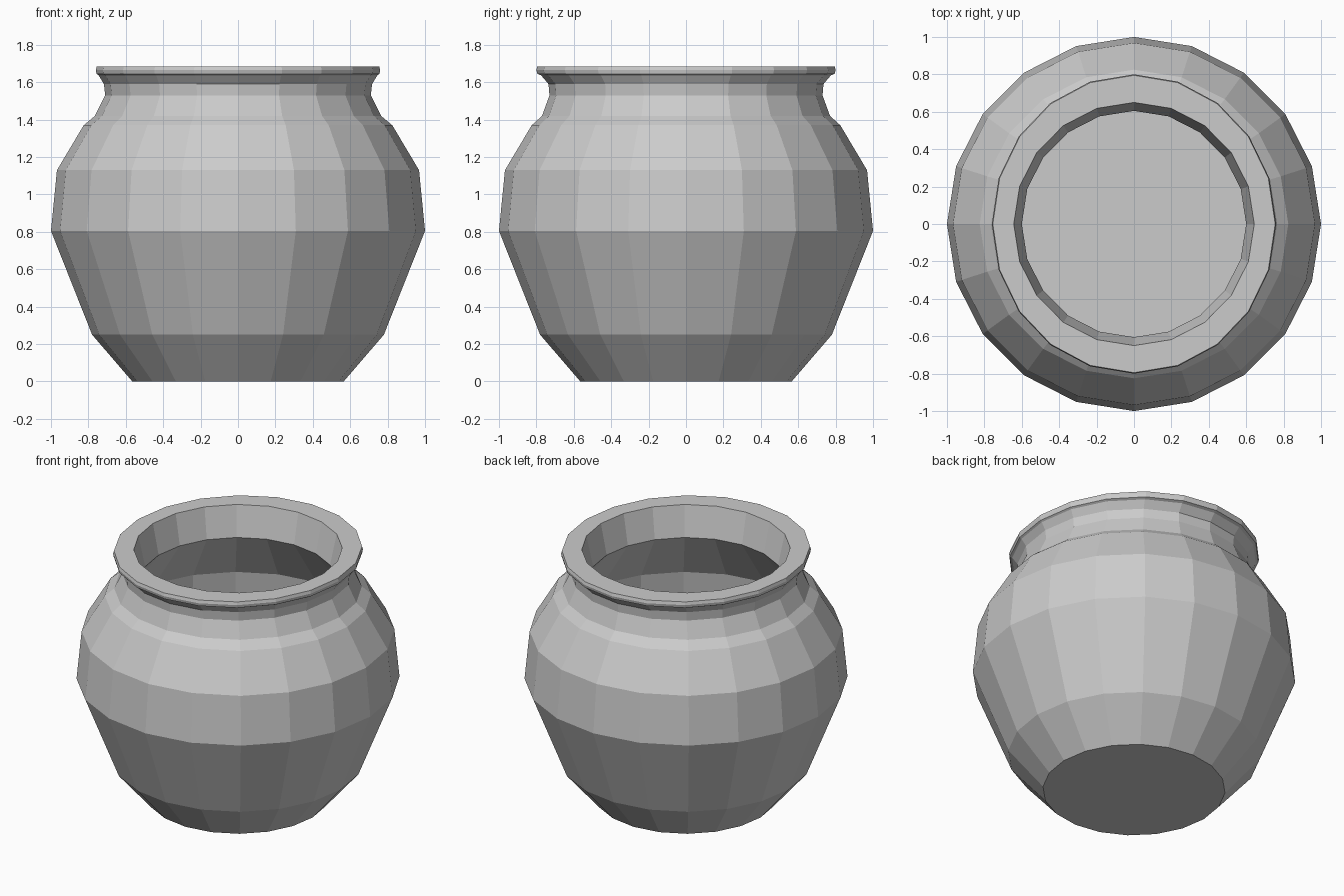
import bpy
import bmesh
from math import cos, sin, tau

cube = bpy.data.objects.get("Cube")
if cube:
    bpy.data.objects.remove(cube, do_unlink=True)

SIDES = 20

clay = bpy.data.materials.new("grey clay")
clay.use_nodes = True
GREY = (0.6, 0.6, 0.6, 1)
clay.diffuse_color = GREY
clay.node_tree.nodes["Principled BSDF"].inputs["Base Color"].default_value = GREY

# Each profile point: x radius, y radius, height
outside = [
    (0.565, 0.565, 0.0), (0.78, 0.78, 0.25), (1.0, 1.0, 0.805),
    (0.968, 0.968, 1.13), (0.825, 0.825, 1.37), (0.765, 0.77, 1.42),
    (0.71, 0.73, 1.53), (0.717, 0.735, 1.59),
]
rim = [
    (0.745, 0.775, 1.637), (0.757, 0.795, 1.645),
    (0.76, 0.8, 1.665), (0.755, 0.795, 1.685),
]
inside = [
    (0.643, 0.65, 1.685), (0.6, 0.605, 1.48), (0.85, 0.85, 1.13),
    (0.89, 0.89, 0.8), (0.68, 0.68, 0.25),
]


def lathe(name, profile):
    """Sweep a profile round the z axis and cap both ends."""
    bm = bmesh.new()
    rings = []
    for rx, ry, z in profile:
        angles = [tau * i / SIDES for i in range(SIDES)]
        rings.append([bm.verts.new((rx * cos(a), ry * sin(a), z)) for a in angles])
    for low, high in zip(rings, rings[1:]):
        for i in range(SIDES):
            j = (i + 1) % SIDES
            bm.faces.new((low[i], low[j], high[j], high[i]))
    bm.faces.new(rings[0][::-1])
    bm.faces.new(rings[-1])
    bmesh.ops.recalc_face_normals(bm, faces=bm.faces)
    mesh = bpy.data.meshes.new(name)
    bm.to_mesh(mesh)
    bm.free()
    mesh.materials.append(clay)
    obj = bpy.data.objects.new(name, mesh)
    bpy.context.collection.objects.link(obj)
    return obj


# Hollow pot: outer wall, flared oval rim, inner wall and floor
lathe("pot", outside + rim + inside)
